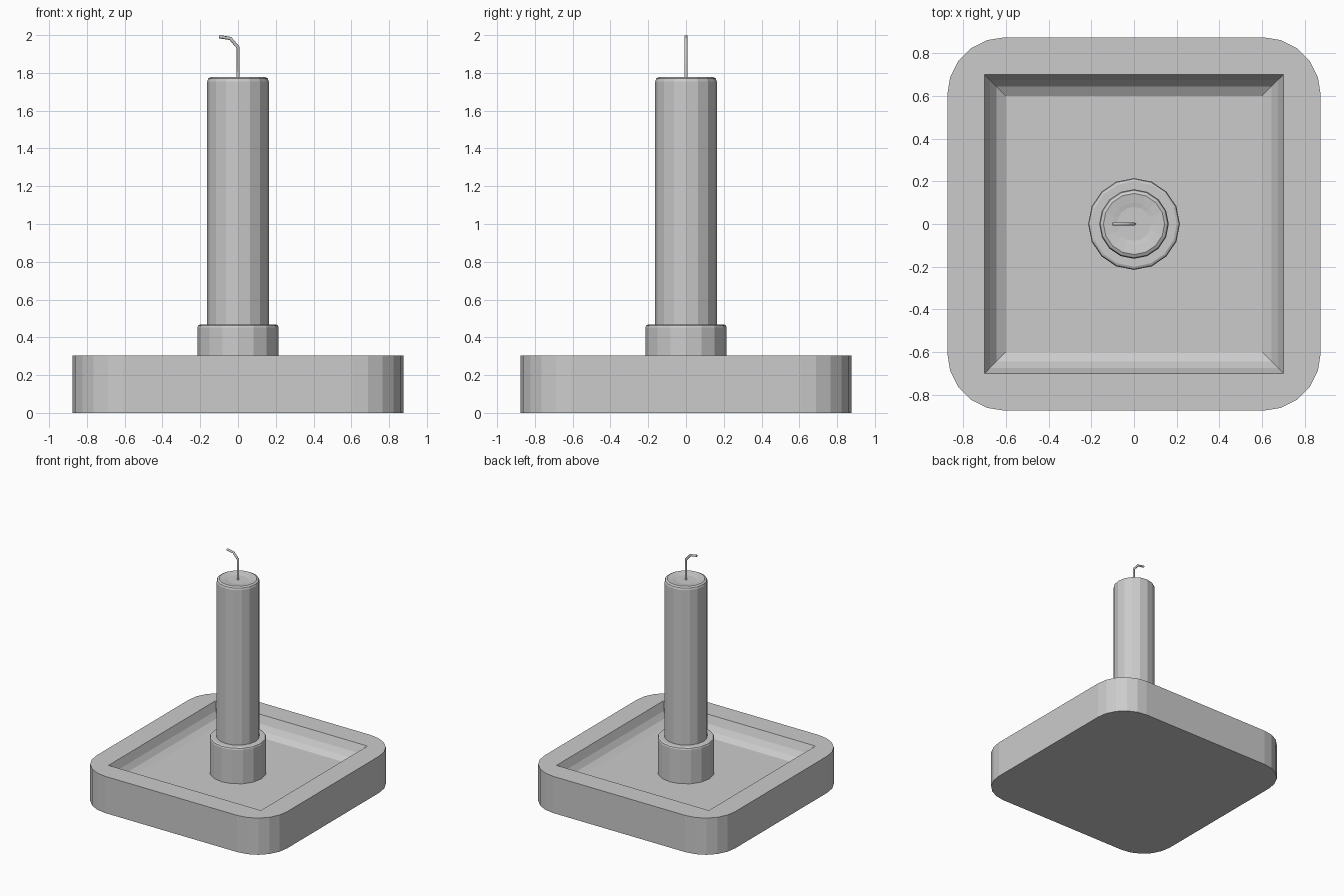
import bpy, bmesh
from math import sin, cos, pi

if "Cube" in bpy.data.objects:
    bpy.data.objects.remove(bpy.data.objects["Cube"])


def make_object(name, bm):
    bmesh.ops.recalc_face_normals(bm, faces=bm.faces)
    mesh = bpy.data.meshes.new(name)
    bm.to_mesh(mesh)
    bm.free()
    obj = bpy.data.objects.new(name, mesh)
    bpy.context.collection.objects.link(obj)
    return obj


def lathe(name, profile, sides=16):
    """Closed solid of revolution from (radius, height) points."""
    bm = bmesh.new()
    rings = [[bm.verts.new((r * cos(2 * pi * i / sides), r * sin(2 * pi * i / sides), z))
              for i in range(sides)] for r, z in profile]
    for a, b in zip(rings, rings[1:]):
        for i in range(sides):
            j = (i + 1) % sides
            bm.faces.new((a[i], a[j], b[j], b[i]))
    bm.faces.new(rings[0])
    bm.faces.new(rings[-1])
    return make_object(name, bm)


def rounded_square(half, radius, steps):
    """Outline with steps segments in each corner."""
    pts = []
    for q in range(4):
        mid = pi / 4 + q * pi / 2
        cx = (half - radius) * (1 if cos(mid) > 0 else -1)
        cy = (half - radius) * (1 if sin(mid) > 0 else -1)
        for i in range(steps + 1):
            a = q * pi / 2 + i * pi / 2 / steps
            pts.append((cx + radius * cos(a), cy + radius * sin(a)))
    return pts


# Tray: rounded outside, square dish with a concave edge
HALF, TOP, STEPS = 0.875, 0.305, 5
bm = bmesh.new()
outline = rounded_square(HALF, 0.27, STEPS)
low = [bm.verts.new((x, y, 0)) for x, y in outline]
high = [bm.verts.new((x, y, TOP)) for x, y in outline]
n = len(outline)
bm.faces.new(low)
for i in range(n):
    j = (i + 1) % n
    bm.faces.new((low[i], low[j], high[j], high[i]))

dish = []
for h, z in ((0.70, TOP), (0.675, 0.24), (0.645, 0.198), (0.60, 0.17)):
    dish.append([bm.verts.new((sx * h, sy * h, z))
                 for sx, sy in ((1, 1), (-1, 1), (-1, -1), (1, -1))])
for a, b in zip(dish, dish[1:]):
    for i in range(4):
        j = (i + 1) % 4
        bm.faces.new((a[i], a[j], b[j], b[i]))
bm.faces.new(dish[-1])

# Flat rim: a fan at each corner and a quad along each side
for q in range(4):
    s = q * (STEPS + 1)
    for i in range(STEPS):
        bm.faces.new((dish[0][q], high[s + i], high[s + i + 1]))
    bm.faces.new((dish[0][q], high[s + STEPS], high[(s + STEPS + 1) % n],
                  dish[0][(q + 1) % 4]))
make_object("tray", bm)

# Socket holding the candle
lathe("socket", [(0.215, 0.17), (0.215, 0.452), (0.211, 0.463), (0.20, 0.468),
                 (0.16, 0.468)])

# Candle with a softened rim and a slightly hollow top
lathe("candle", [(0.163, 0.46), (0.163, 1.755), (0.158, 1.77), (0.143, 1.778),
                 (0.10, 1.772), (0.08, 1.768)])

# Bent wick
curve = bpy.data.curves.new("wick", "CURVE")
curve.dimensions = "3D"
curve.bevel_depth = 0.009
curve.bevel_resolution = 1
curve.use_fill_caps = True
path = [(0, 1.75), (0, 1.935), (-0.04, 1.982), (-0.10, 1.992)]
spline = curve.splines.new("POLY")
spline.points.add(len(path) - 1)
for point, (x, z) in zip(spline.points, path):
    point.co = (x, 0, z, 1)
bpy.context.collection.objects.link(bpy.data.objects.new("wick", curve))
